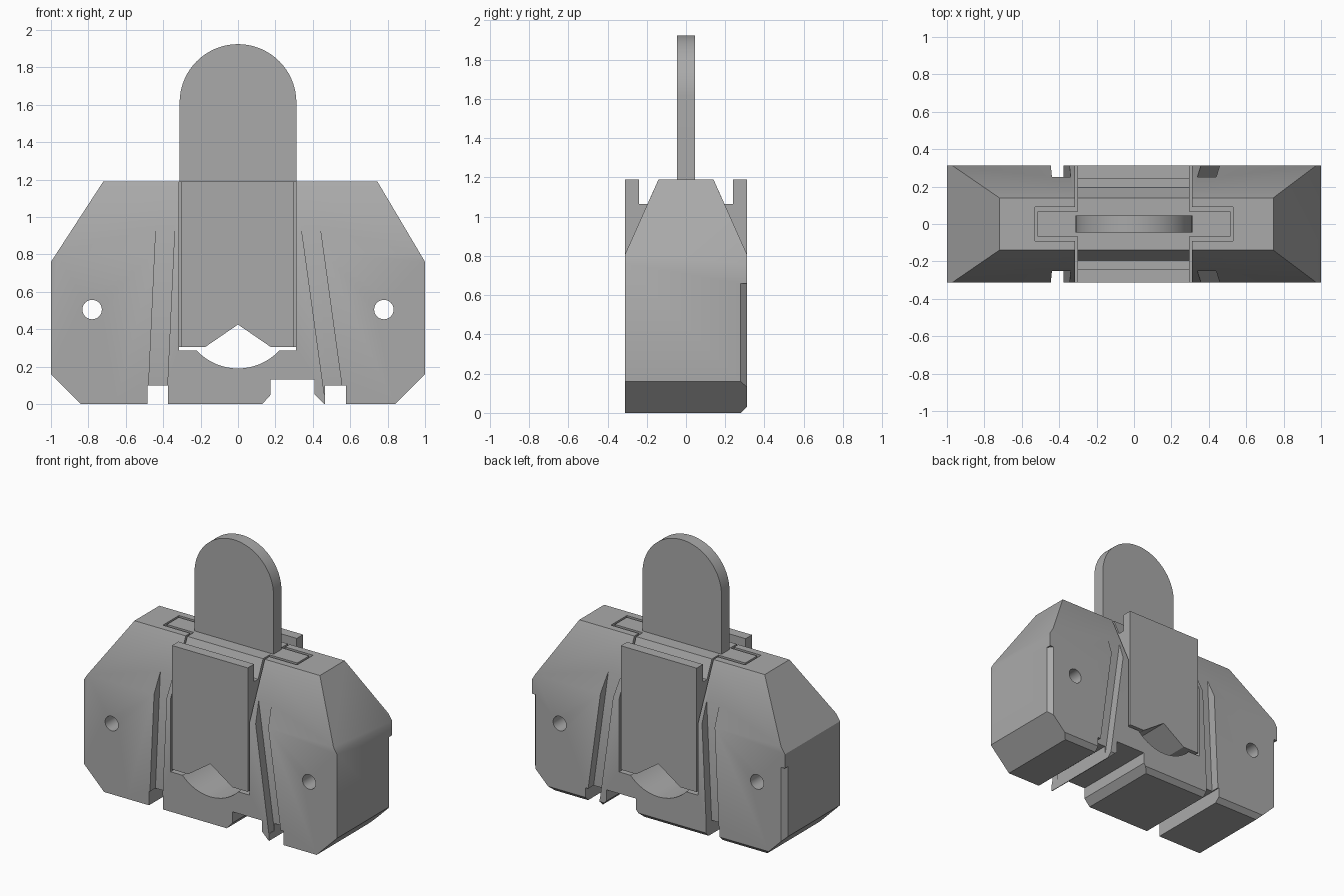
import bpy, bmesh, math
from mathutils import Vector

cube = bpy.data.objects.get("Cube")
if cube:
    bpy.data.objects.remove(cube, do_unlink=True)

grey = bpy.data.materials.new("plain grey")
grey.use_nodes = True
grey.diffuse_color = (0.4, 0.4, 0.4, 1)
grey.node_tree.nodes["Principled BSDF"].inputs["Base Color"].default_value = (0.4, 0.4, 0.4, 1)

ORDER = {"X": lambda p, d: (d, p[0], p[1]),
         "Y": lambda p, d: (p[0], d, p[1]),
         "Z": lambda p, d: (p[0], p[1], d)}


def prism(name, pts, axis, a, b):
    """Extrude a flat outline along an axis from a to b."""
    bm = bmesh.new()
    face = bm.faces.new([bm.verts.new(ORDER[axis](p, a)) for p in pts])
    ext = bmesh.ops.extrude_face_region(bm, geom=[face])
    verts = [g for g in ext["geom"] if isinstance(g, bmesh.types.BMVert)]
    bmesh.ops.translate(bm, vec=Vector(ORDER[axis]((0, 0), b - a)), verts=verts)
    bmesh.ops.recalc_face_normals(bm, faces=bm.faces)
    mesh = bpy.data.meshes.new(name)
    bm.to_mesh(mesh)
    bm.free()
    mesh.materials.append(grey)
    obj = bpy.data.objects.new(name, mesh)
    bpy.context.collection.objects.link(obj)
    return obj


def rect(u0, u1, v0, v1):
    return [(u0, v0), (u1, v0), (u1, v1), (u0, v1)]


def arc(cx, cz, r, start, end, n):
    angles = [math.radians(start + (end - start) * i / n) for i in range(n + 1)]
    return [(cx + r * math.cos(t), cz + r * math.sin(t)) for t in angles]


def combine(obj, tool, operation="DIFFERENCE"):
    """Apply a boolean and discard the tool."""
    mod = obj.modifiers.new("combine", "BOOLEAN")
    mod.operation, mod.solver, mod.object = operation, "EXACT", tool
    bpy.context.view_layer.update()
    graph = bpy.context.evaluated_depsgraph_get()
    mesh = bpy.data.meshes.new_from_object(obj.evaluated_get(graph))
    obj.modifiers.clear()
    obj.data = mesh
    bpy.data.objects.remove(tool, do_unlink=True)


# Body: front outline crossed with the tapered end outline
body = prism("body", [(-.84, 0), (.84, 0), (1, .16), (1, .76), (.745, 1.19),
                      (-.72, 1.19), (-1, .76), (-1, .16)], "Y", -.4, .4)
taper = prism("taper", [(-.312, 0), (.28, 0), (.312, .032), (.312, .805), (.14, 1.19),
                        (-.14, 1.19), (-.312, .805)], "X", -1.1, 1.1)
combine(body, taper, "INTERSECT")

# Centre opening with its side pockets and curved floor
combine(body, prism("opening", rect(-.315, .31, .285, 1.3), "Y", -.4, .4))
combine(body, prism("pocket", rect(-.53, .53, -.09, .09), "Z", .285, 1.3))
combine(body, prism("cradle", arc(0, .492, .302, 0, 360, 64), "Y", -.4, .4))

# Pin holes and bevelled lower rear corners
for s in (-1, 1):
    combine(body, prism("pin_hole", arc(s * .78, .505, .052, 0, 360, 32), "Y", -.4, .4))
    corner = [(s * .97, .33), (s * 1.02, .33), (s * 1.02, .26), (s * 1.0, .278), (s * .97, .312)]
    combine(body, prism("corner", corner, "Z", -.1, .66))

# Slanted slots on both faces, and notches through the base
slots = [[(-.48, .05), (-.38, .05), (-.335, 1.02), (-.435, 1.02)],
         [(.462, .05), (.562, .05), (.428, 1.02), (.328, 1.02)]]
for outline in slots:
    for s in (-1, 1):
        combine(body, prism("slot", outline, "Y", s * .25, s * .4))
for x0, x1 in ((-.485, -.375), (.465, .577)):
    combine(body, prism("base_notch", rect(x0, x1, -.1, .1), "Y", -.4, .4))
combine(body, prism("base_recess", [(.13, -.1), (.13, 0), (.175, .05), (.175, .13), (.41, .13),
                                    (.41, .05), (.46, 0), (.46, -.1)], "Y", -.4, .4))

# Sliding insert: centre ridge between two upright plates
half = [(.312, .305), (.312, 1.19), (.24, 1.19), (.24, 1.065), (.196, 1.065), (.14, 1.19)]
insert = prism("insert", half + [(-y, z) for y, z in reversed(half)], "X", -.303, .296)
combine(insert, prism("tongue", rect(-.515, .515, -.067, .067), "Z", .305, 1.19), "UNION")
combine(insert, prism("vee", [(-.19, .29), (.19, .29), (.175, .305), (0, .425), (-.175, .305)],
                      "Y", -.4, .4))

# Upright tab with a round top
tab = prism("tab", [(-.312, 1.18), (.312, 1.18)] + arc(0, 1.612, .312, 0, 180, 48), "Y", -.045, .045)

for obj in (body, insert, tab):
    bpy.ops.object.select_all(action="DESELECT")
    obj.select_set(True)
    bpy.context.view_layer.objects.active = obj
    bpy.ops.object.shade_smooth_by_angle(angle=math.radians(31))
